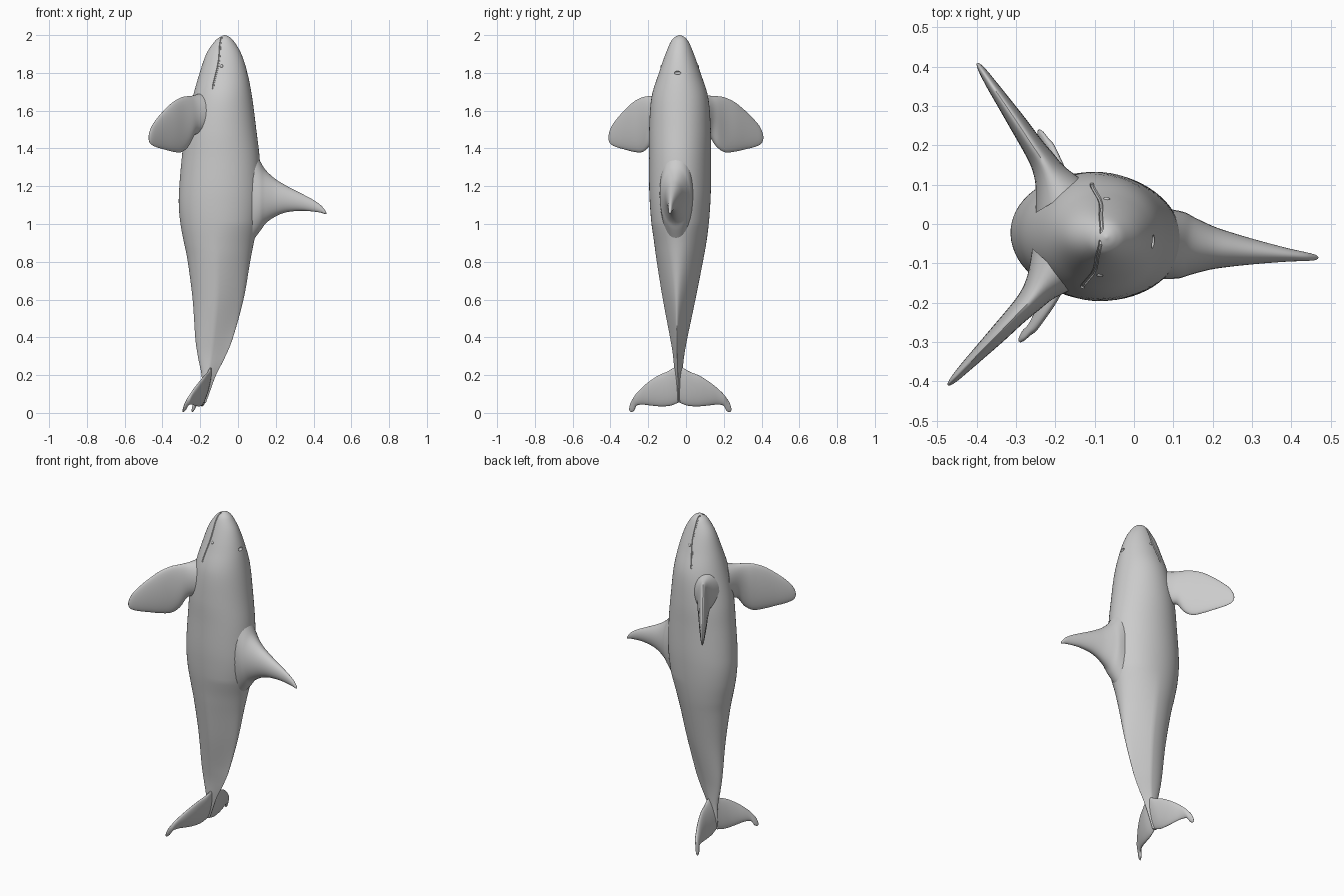
import bpy, bmesh, math
from mathutils import Vector

if "Cube" in bpy.data.objects:
    bpy.data.objects.remove(bpy.data.objects["Cube"])

ROLL = math.radians(-5.2)
skin = bpy.data.materials.new("pale_grey_skin")
skin.diffuse_color = (0.6, 0.6, 0.6, 1)
skin.use_nodes = True
skin.node_tree.nodes["Principled BSDF"].inputs["Base Color"].default_value = skin.diffuse_color


def place(back, side, z):
    """Body frame (back direction, sideways, height) to world, with a slight roll."""
    c, s = math.cos(ROLL), math.sin(ROLL)
    return Vector((-0.09 + back * c - side * s, -0.032 + back * s + side * c, z))


def refine(stations, n):
    """Smooth Catmull-Rom interpolation between section rows."""
    p = [stations[0]] + stations + [stations[-1]]
    out = []
    for i in range(1, len(p) - 2):
        for k in range(n):
            t = k / n
            out.append([0.5 * (2 * b + (c - a) * t + (2 * a - 5 * b + 4 * c - d) * t * t
                               + (3 * b - a - 3 * c + d) * t ** 3)
                        for a, b, c, d in zip(*p[i - 1:i + 3])])
    return out + [list(stations[-1])]


def finish(obj):
    if not obj.data.materials:
        obj.data.materials.append(skin)
    bpy.ops.object.select_all(action='DESELECT')
    obj.select_set(True)
    bpy.context.view_layer.objects.active = obj
    bpy.ops.object.shade_smooth_by_angle(angle=math.radians(45))


def loft(name, rows, point, sides):
    """Skin a closed surface over rings given by point(row, angle)."""
    bm = bmesh.new()
    rings = [[bm.verts.new(place(*point(r, 2 * math.pi * k / sides))) for k in range(sides)]
             for r in rows]
    for a, b in zip(rings, rings[1:]):
        for k in range(sides):
            j = (k + 1) % sides
            bm.faces.new((a[k], a[j], b[j], b[k]))
    bm.faces.new(rings[0])
    bm.faces.new(rings[-1])
    bmesh.ops.recalc_face_normals(bm, faces=bm.faces)
    me = bpy.data.meshes.new(name)
    bm.to_mesh(me)
    bm.free()
    obj = bpy.data.objects.new(name, me)
    bpy.context.collection.objects.link(obj)
    finish(obj)
    return obj


# Body rows: height, belly x, back x, half width, sideways shift
body_rows = refine([
    (2.0, -.073, -.067, .003, 0), (1.99, -.095, -.045, .025, 0),
    (1.965, -.125, -.02, .047, 0), (1.9, -.168, .018, .075, 0),
    (1.8, -.203, .05, .110, 0), (1.67, -.24, .075, .150, 0),
    (1.5, -.28, .097, .163, 0), (1.35, -.298, .115, .163, 0),
    (1.2, -.311, .122, .163, 0), (1.1, -.314, .12, .159, 0),
    (1.0, -.305, .107, .151, 0), (.9, -.286, .084, .138, 0),
    (.8, -.266, .065, .122, -.002), (.6, -.24, .03, .086, -.006),
    (.4, -.226, -.025, .046, -.01), (.3, -.212, -.065, .029, -.012),
    (.2, -.192, -.115, .02, -.014), (.12, -.19, -.145, .014, -.014),
    (.055, -.195, -.168, .006, -.014)], 6)


def body_point(r, a):
    z, lo, hi, w, shift = r
    keel = 0.75 * min(1, max(0, (1.0 - z) / 0.6))   # pinched ridge along the tail
    up = max(0, math.cos(a))
    return ((lo + hi) / 2 + 0.09 + (hi - lo) / 2 * math.cos(a),
            shift + w * math.sin(a) * (1 - keel * up), z)


body = loft("body", body_rows, body_point, 64)


def flank(x, z):
    """Half width of the head at a given x and height."""
    for p, q in zip(body_rows, body_rows[1:]):
        if q[0] <= z <= p[0]:
            t = (p[0] - z) / max(p[0] - q[0], 1e-6)
            lo, hi, w = (p[i] + (q[i] - p[i]) * t for i in (1, 2, 3))
            u = (x - (lo + hi) / 2) / ((hi - lo) / 2)
            return w * math.sqrt(max(0, 1 - u * u))
    return 0


def cut(cutter):
    """Carve a helper out of the body."""
    bpy.context.view_layer.objects.active = body
    m = body.modifiers.new("carve", 'BOOLEAN')
    m.operation, m.solver, m.object = 'DIFFERENCE', 'EXACT', cutter
    bpy.ops.object.modifier_apply(modifier=m.name)
    bpy.data.objects.remove(cutter)


# Mouth crease: a thin tube run over the snout and carved away
half = [(-.12, 1.715), (-.118, 1.74), (-.108, 1.785), (-.098, 1.83), (-.092, 1.87),
        (-.09, 1.91), (-.09, 1.94), (-.088, 1.965), (-.086, 1.98), (-.084, 1.99)]
path = [(x + .09, flank(x, z), z) for x, z in half]
path += [(b, -s, z) for b, s, z in reversed(path)]
curve = bpy.data.curves.new("mouth_path", 'CURVE')
curve.dimensions = '3D'
curve.bevel_depth, curve.bevel_resolution, curve.use_fill_caps = 0.005, 1, True
spline = curve.splines.new('POLY')
spline.points.add(len(path) - 1)
for pt, p in zip(spline.points, path):
    pt.co = (*place(*p), 1)
tube = bpy.data.objects.new("mouth_cutter", curve)
bpy.context.collection.objects.link(tube)
bpy.ops.object.select_all(action='DESELECT')
tube.select_set(True)
bpy.context.view_layer.objects.active = tube
bpy.ops.object.convert(target='MESH')
tube = bpy.context.object
tube.hide_render = True
cut(tube)


def ball(name, loc, scale):
    bpy.ops.mesh.primitive_uv_sphere_add(segments=16, ring_count=10, radius=1, location=loc)
    o = bpy.context.object
    o.name, o.scale, o.rotation_euler = name, scale, (0, 0, ROLL)
    return o


# Blowhole
hole = ball("blowhole_cutter", place(.14, 0, 1.80), (.012, .018, .01))
hole.hide_render = True
cut(hole)
finish(body)

# Eyes
for s, side in ((1, "left"), (-1, "right")):
    finish(ball(side + "_eye", place(.012, s * (flank(-.078, 1.835) - .003), 1.835),
                (.009, .007, .009)))

# Dorsal fin rows: distance from axis, lower z, upper z, half thickness
dorsal = refine([
    (.16, .90, 1.43, .09), (.21, .965, 1.33, .085), (.24, 1.005, 1.283, .073),
    (.29, 1.04, 1.238, .055), (.34, 1.06, 1.207, .043), (.39, 1.068, 1.18, .033),
    (.44, 1.07, 1.155, .024), (.49, 1.066, 1.128, .016), (.53, 1.06, 1.10, .011),
    (.553, 1.053, 1.073, .007), (.561, 1.054, 1.058, .002)], 4)
loft("dorsal_fin", dorsal, lambda r, a: (
    r[0], -.003 + r[3] * math.sin(a),
    (r[1] + r[2]) / 2 + (r[2] - r[1]) / 2 * math.cos(a)), 32)

# Flipper rows: sideways, lower z, upper z, back position, half thickness
flipper = refine([
    (.09, 1.47, 1.69, -.105, .075), (.14, 1.47, 1.68, -.135, .045),
    (.18, 1.41, 1.677, -.16, .033), (.22, 1.38, 1.67, -.192, .027),
    (.27, 1.383, 1.645, -.232, .023), (.32, 1.395, 1.602, -.273, .018),
    (.36, 1.405, 1.56, -.306, .014), (.39, 1.417, 1.522, -.33, .01),
    (.405, 1.43, 1.49, -.342, .006), (.411, 1.45, 1.465, -.347, .002)], 4)

# Fluke rows: sideways, lower z, upper z, back position, half thickness
fluke = refine([
    (-.01, .062, .25, -.083, .018), (.025, .045, .238, -.084, .02),
    (.06, .036, .218, -.088, .02), (.11, .035, .197, -.098, .018),
    (.16, .04, .165, -.113, .016), (.20, .044, .132, -.128, .014),
    (.232, .038, .10, -.14, .012), (.246, .012, .08, -.148, .01),
    (.262, .004, .055, -.155, .007), (.27, .012, .028, -.158, .003)], 4)


def blade(sign, lean, shift):
    """Thin lens section mirrored by sign, leaning toward the back with height."""
    def point(r, a):
        z = (r[1] + r[2]) / 2 + (r[2] - r[1]) / 2 * math.cos(a)
        off = r[4] * math.sin(a)
        slope = 0.6 * off                       # thickness turned square to the blade
        return (r[3] + 0.8 * off + lean * (z - .1), shift + sign * (r[0] + slope), z)
    return point


for s, side in ((1, "left"), (-1, "right")):
    loft(side + "_flipper", flipper, blade(s, 0, 0), 32)
    loft(side + "_tail_fluke", fluke, blade(s, 0.22, -.014), 32)
